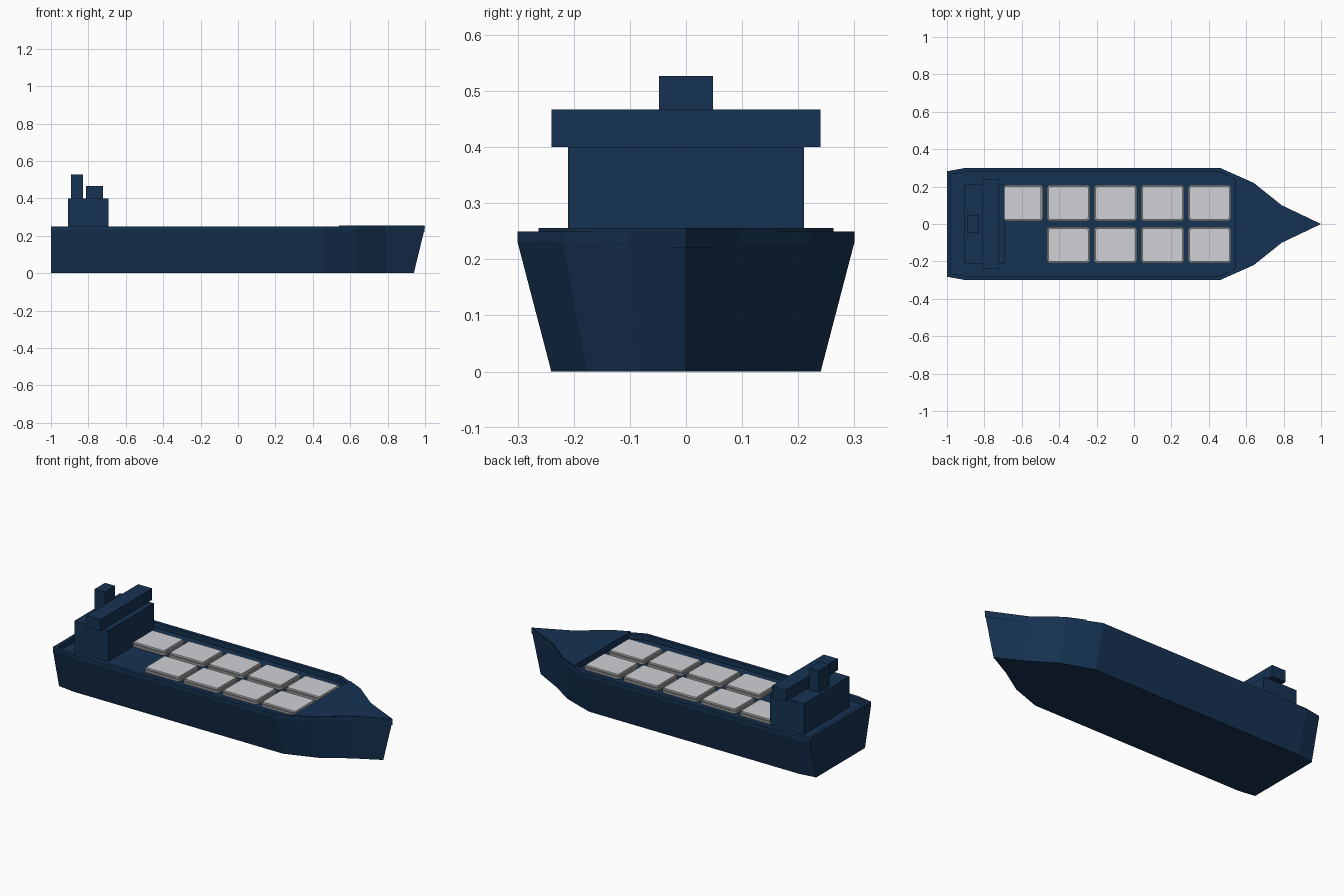
import bpy, bmesh

if "Cube" in bpy.data.objects:
    bpy.data.objects.remove(bpy.data.objects["Cube"])

# Half outline of the hull at deck level, stern to bow
HALF = [(-1, .282), (-.9, .3), (.46, .3), (.64, .22), (.79, .1)]
DECK, RIM = .22, .25


def material(name, rgb):
    m = bpy.data.materials.new(name)
    m.diffuse_color = (*rgb, 1)
    m.use_nodes = True
    m.node_tree.nodes["Principled BSDF"].inputs["Base Color"].default_value = m.diffuse_color
    return m


navy = material("navy_paint", (.008, .032, .085))
pale = material("hatch_grey", (.62, .64, .66))
steel = material("coaming_grey", (.28, .28, .28))


def outline(half, tip, scale=1, inset=0):
    pts = [(x, y * scale - inset) for x, y in half]
    return [(x, -y) for x, y in pts] + [(tip, 0)] + [(x, y) for x, y in reversed(pts)]


def loft(name, rings, mat):
    """Join rings of (outline, z) into a closed solid."""
    bm = bmesh.new()
    loops = [[bm.verts.new((x, y, z)) for x, y in pts] for pts, z in rings]
    n = len(loops[0])
    for a, b in zip(loops, loops[1:]):
        for i in range(n):
            j = (i + 1) % n
            bm.faces.new((a[i], a[j], b[j], b[i]))
    bm.faces.new(loops[0][::-1])
    bm.faces.new(loops[-1])
    bmesh.ops.recalc_face_normals(bm, faces=bm.faces)
    me = bpy.data.meshes.new(name)
    bm.to_mesh(me)
    bm.free()
    ob = bpy.data.objects.new(name, me)
    bpy.context.collection.objects.link(ob)
    me.materials.append(mat)
    return ob


def box(name, x0, x1, y0, y1, z0, z1, mat, corner=0):
    """Box, optionally with rounded vertical corners."""
    ob = loft(name, [([(x0, y0), (x1, y0), (x1, y1), (x0, y1)], z) for z in (z0, z1)], mat)
    if corner:
        bm = bmesh.new()
        bm.from_mesh(ob.data)
        edges = [e for e in bm.edges if abs(e.verts[0].co.z - e.verts[1].co.z) > 1e-4]
        bmesh.ops.bevel(bm, geom=edges, offset=corner, segments=3, profile=.5, affect='EDGES')
        bm.to_mesh(ob.data)
        bm.free()
    return ob


# Hull with flared sides, upright bulwark and sunken deck
inner = [(-.98, .265), (-.9, .28), (.452, .28), (.628, .202), (.78, .082)]
loft("hull", [(outline(HALF, .94, .8), 0),
              (outline(HALF, .996), .23),
              (outline(HALF, 1), RIM),
              (outline(inner, .96), RIM),
              (outline(inner, .96), DECK)], navy)

# Raised foredeck
fore = [(.54, .263), (.64, .217), (.79, .099)]
loft("foredeck", [(outline(fore, .998), z) for z in (DECK, .256)], navy)

# Deckhouse, bridge and funnel
box("deckhouse", -.91, -.692, -.21, .21, DECK - .005, .4, navy)
box("bridge", -.814, -.723, -.24, .24, .4, .467, navy)
box("funnel", -.894, -.828, -.048, .048, .4, .527, navy)

# Cargo hatches: five on one side, four on the other
for side, count in ((1, 5), (-1, 4)):
    for i in range(count):
        cx, cy = .404 - .2515 * i, .1125 * side
        for part, inset, z0, z1, mat in (("hatch_coaming", 0, DECK - .005, .236, steel),
                                         ("hatch_cover", .009, .23, .245, pale)):
            hx, hy = .115 - inset, .0965 - inset
            box(part, cx - hx, cx + hx, cy - hy, cy + hy, z0, z1, mat, .018 - inset)
